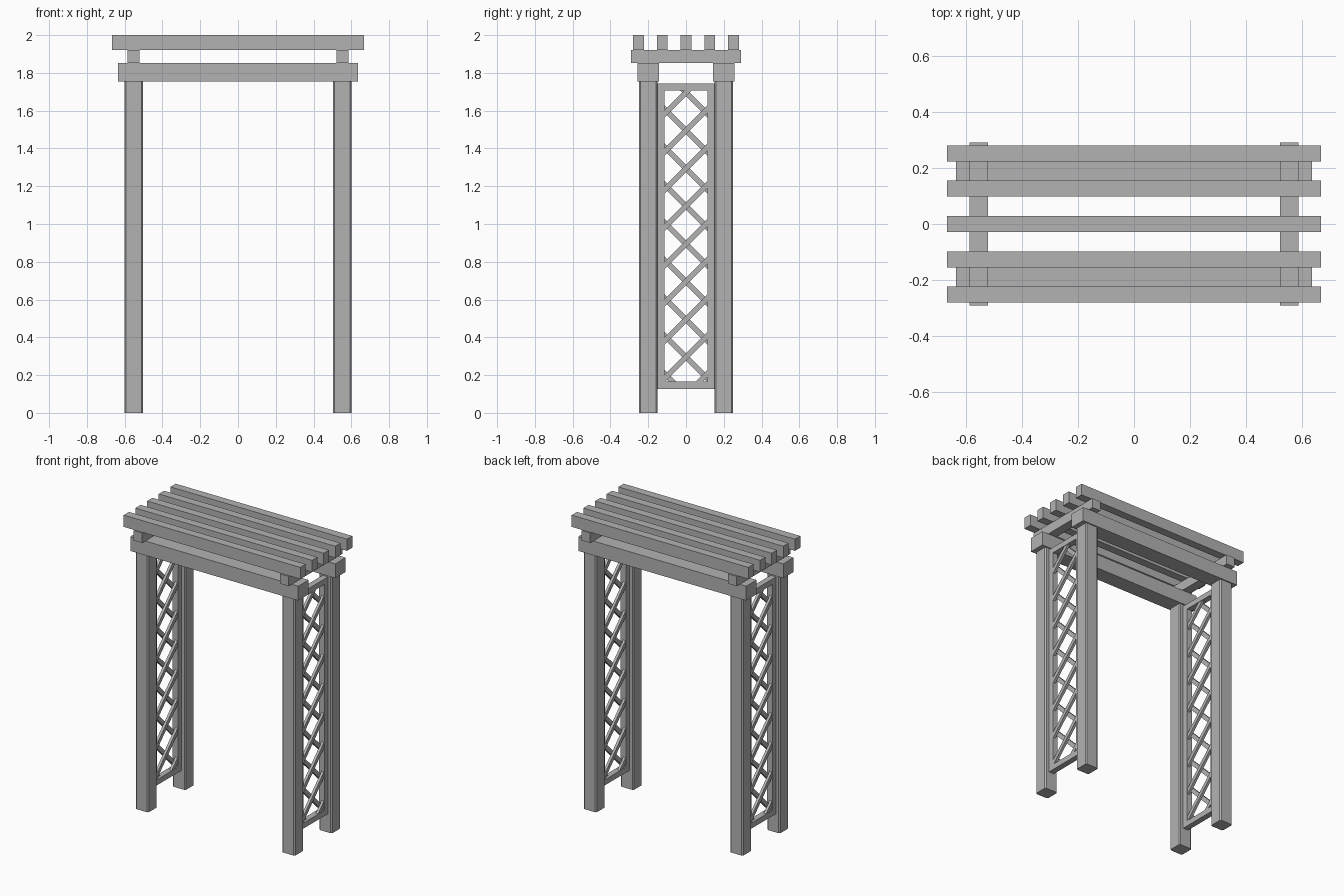
import bpy
import bmesh
import math
from mathutils import Matrix, Vector

cube = bpy.data.objects.get("Cube")
if cube:
    bpy.data.objects.remove(cube, do_unlink=True)

timber = bpy.data.materials.new("grey_timber")
timber.diffuse_color = (0.45, 0.45, 0.45, 1)
timber.use_nodes = True
timber.node_tree.nodes["Principled BSDF"].inputs["Base Color"].default_value = (0.45, 0.45, 0.45, 1)

POST_X, POST_Y = 0.553, 0.2
BEAM_Z, CROSS_Z, SLAT_Z, TOP_Z = 1.755, 1.853, 1.92, 2.0


def add_box(bm, centre, size, tilt=0.0):
    """Add a box, tilted about the x axis."""
    matrix = (Matrix.Translation(centre) @ Matrix.Rotation(tilt, 4, 'X')
              @ Matrix.Diagonal((*size, 1)))
    return bmesh.ops.create_cube(bm, size=1, matrix=matrix)["verts"]


def finish(name, bm):
    mesh = bpy.data.meshes.new(name)
    bm.to_mesh(mesh)
    bm.free()
    mesh.materials.append(timber)
    obj = bpy.data.objects.new(name, mesh)
    bpy.context.collection.objects.link(obj)
    return obj


def box(name, centre, size):
    bm = bmesh.new()
    add_box(bm, centre, size)
    return finish(name, bm)


def post(name, x, y):
    """Square post with its upright edges chamfered."""
    bm = bmesh.new()
    add_box(bm, (x, y, BEAM_Z / 2), (0.098, 0.096, BEAM_Z))
    upright = [e for e in bm.edges
               if abs(e.verts[0].co.z - e.verts[1].co.z) > 1]
    bmesh.ops.bevel(bm, geom=upright, offset=0.008, segments=1, affect='EDGES')
    finish(name, bm)


def trellis(side, x):
    low, high, half, rail = 0.127, 1.745, 0.152, 0.038
    # Frame of two stiles and two rails
    bm = bmesh.new()
    for s in (-1, 1):
        add_box(bm, (x, s * (half - rail / 2), (low + high) / 2),
                (0.04, rail, high - low))
    for z in (low + rail / 2, high - rail / 2):
        add_box(bm, (x, 0, z), (0.04, 2 * (half - rail), rail))
    finish(side + "_trellis_frame", bm)

    # Two layers of diagonal laths, trimmed inside the frame
    bm = bmesh.new()
    y_end, z_min, z_max = 0.123, low + 0.026, high - 0.026
    for slope in (-1, 1):
        for k in range(-1, 9):
            zc = 0.295 + 0.2 * k
            ends = sorted((slope * (z_min - zc), slope * (z_max - zc)))
            y0, y1 = max(-y_end, ends[0]), min(y_end, ends[1])
            if y1 - y0 < 0.02:
                continue
            y = (y0 + y1) / 2
            add_box(bm, (x + slope * 0.008, y, zc + slope * y),
                    (0.018, (y1 - y0) * math.sqrt(2), 0.028),
                    slope * math.pi / 4)
    finish(side + "_trellis_laths", bm)


# Posts, trellis panels and short cross beams
for side, sx in (("left", 1), ("right", -1)):
    for end, sy in (("front", -1), ("back", 1)):
        post(f"{end}_{side}_post", sx * POST_X, sy * POST_Y)
    trellis(side, sx * POST_X)
    box(side + "_cross_beam", (sx * POST_X, 0, (CROSS_Z + SLAT_Z) / 2),
        (0.065, 0.58, SLAT_Z - CROSS_Z))

# Long beams on the posts
for end, sy in (("front", -1), ("back", 1)):
    box(end + "_beam", (0, sy * POST_Y, (BEAM_Z + CROSS_Z) / 2),
        (1.268, 0.112, CROSS_Z - BEAM_Z))

# Roof slats
for i in range(5):
    box(f"roof_slat_{i + 1}", (0, (i - 2) * 0.126, (SLAT_Z + TOP_Z) / 2),
        (1.334, 0.057, TOP_Z - SLAT_Z))
